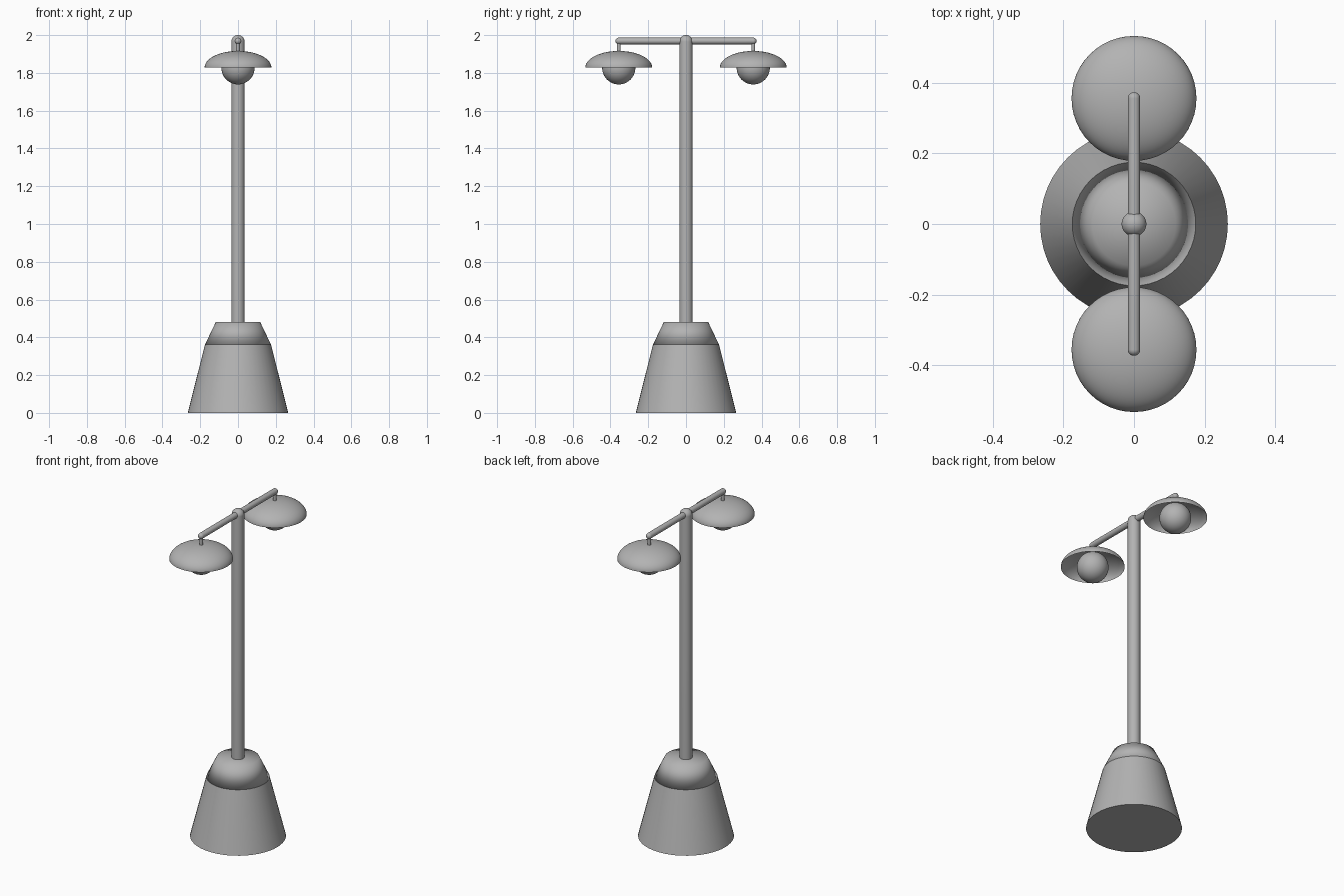
import bpy, math

if "Cube" in bpy.data.objects:
    bpy.data.objects.remove(bpy.data.objects["Cube"])

SEG = 48
ARM_Z, LAMP_Y, RIM_Z = 1.969, 0.356, 1.828

metal = bpy.data.materials.new("grey_metal")
metal.diffuse_color = (0.45, 0.45, 0.45, 1)
metal.use_nodes = True
metal.node_tree.nodes["Principled BSDF"].inputs["Base Color"].default_value = metal.diffuse_color


def lathe(name, profile, centre=(0, 0, 0), along_y=False, angle=30):
    """Spin (radius, height) points round the z axis; zero radius makes a pole."""
    verts, rings, faces = [], [], []
    for r, z in profile:
        n = 1 if r < 1e-5 else SEG
        rings.append(range(len(verts), len(verts) + n))
        for i in range(n):
            a = 2 * math.pi * i / SEG
            verts.append((r * math.cos(a), r * math.sin(a), z))
    for lo, hi in zip(rings, rings[1:]):
        for i in range(SEG):
            j = (i + 1) % SEG
            if len(lo) == 1:
                faces.append((lo[0], hi[j], hi[i]))
            elif len(hi) == 1:
                faces.append((lo[i], lo[j], hi[0]))
            else:
                faces.append((lo[i], lo[j], hi[j], hi[i]))
    mesh = bpy.data.meshes.new(name)
    mesh.from_pydata(verts, [], faces)
    mesh.materials.append(metal)
    obj = bpy.data.objects.new(name, mesh)
    bpy.context.collection.objects.link(obj)
    obj.location = centre
    if along_y:
        obj.rotation_euler = (math.pi / 2, 0, 0)
    bpy.ops.object.select_all(action='DESELECT')
    obj.select_set(True)
    bpy.context.view_layer.objects.active = obj
    bpy.ops.object.shade_smooth_by_angle(angle=math.radians(angle))
    return obj


def arc(rx, rz, z, start, end, n=16):
    """Points of an elliptical arc, angles in degrees from the horizontal."""
    pts = []
    for i in range(n + 1):
        a = math.radians(start + (end - start) * i / n)
        pts.append((rx * math.cos(a), z + rz * math.sin(a)))
    return pts


# Weighted base: tall tapered foot and a steeper collar on top
lathe("base_foot", [(0, 0), (0.266, 0), (0.175, 0.361), (0, 0.361)])
lathe("base_collar", [(0, 0.361), (0.175, 0.361), (0.118, 0.48), (0, 0.48)], angle=180)

# Pole with a round top
lathe("pole", [(0, 0.40), (0.035, 0.40)] + arc(0.035, 0.035, 1.965, 0, 90))

# Cross arm with rounded ends
r = 0.0175
lathe("cross_arm",
      arc(r, r, -LAMP_Y, -90, 0, 8) + arc(r, r, LAMP_Y, 0, 90, 8),
      (0, 0, ARM_Z), along_y=True)

# Two hanging lamps: rod, open dome shade and globe bulb
for side, y in (("front", -LAMP_Y), ("back", LAMP_Y)):
    lathe(side + "_hanger", [(0, 1.90), (0.01, 1.90), (0.01, ARM_Z), (0, ARM_Z)], (0, y, 0))
    lathe(side + "_shade", arc(0.177, 0.088, RIM_Z, 0, 90, 20), (0, y, 0))
    lathe(side + "_bulb", arc(0.088, 0.088, RIM_Z - 0.001, -90, 75, 22), (0, y, 0))
